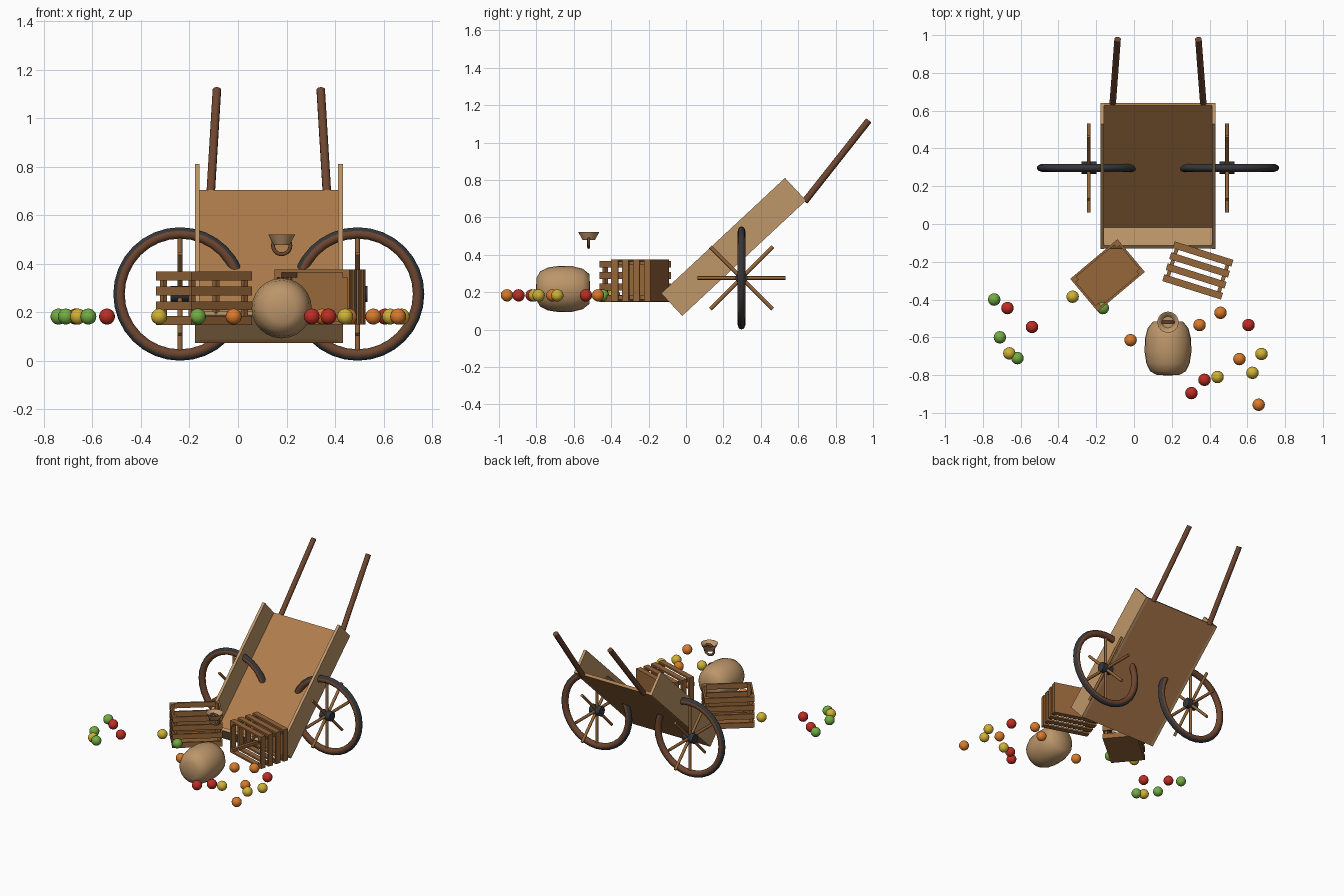
import bpy, bmesh, math
from mathutils import Matrix, Vector

cube = bpy.data.objects.get("Cube")
if cube:
    bpy.data.objects.remove(cube, do_unlink=True)


def material(name, r, g, b):
    lin = [((c / 255 + 0.055) / 1.055) ** 2.4 for c in (r, g, b)] + [1]
    m = bpy.data.materials.new(name)
    m.use_nodes = True
    m.diffuse_color = lin
    m.node_tree.nodes["Principled BSDF"].inputs["Base Color"].default_value = lin
    return m


BOARD = material("pale board wood", 190, 151, 106)
BED = material("bed wood", 176, 125, 76)
CRATE = material("crate wood", 150, 102, 58)
DARK = material("dark wood", 110, 70, 47)
IRON = material("iron", 52, 54, 58)
SACK = material("sack cloth", 188, 150, 106)
FRUIT = {
    "red": material("red fruit", 190, 45, 36),
    "orange": material("orange fruit", 218, 122, 42),
    "yellow": material("yellow fruit", 208, 178, 52),
    "green": material("green fruit", 115, 172, 66),
}


def finish(bm, name, mat, smooth=False):
    bmesh.ops.recalc_face_normals(bm, faces=bm.faces)
    me = bpy.data.meshes.new(name)
    bm.to_mesh(me)
    bm.free()
    me.materials.append(mat)
    ob = bpy.data.objects.new(name, me)
    bpy.context.collection.objects.link(ob)
    if smooth:
        bpy.ops.object.select_all(action="DESELECT")
        ob.select_set(True)
        bpy.context.view_layer.objects.active = ob
        bpy.ops.object.shade_smooth_by_angle(angle=math.radians(50))
    return ob


def add_box(bm, frame, lo, hi):
    lo, hi = Vector(lo), Vector(hi)
    place = Matrix.Translation((lo + hi) / 2) @ Matrix.Diagonal((*(hi - lo), 1))
    bmesh.ops.create_cube(bm, size=1, matrix=frame @ place)


def add_rod(bm, a, b, r, sides):
    a, b = Vector(a), Vector(b)
    turn = (b - a).to_track_quat("Z", "Y").to_matrix().to_4x4()
    bmesh.ops.create_cone(bm, cap_ends=True, segments=sides, radius1=r, radius2=r,
                          depth=(b - a).length,
                          matrix=Matrix.Translation((a + b) / 2) @ turn)


def lathe(name, mat, profile, frame, steps=24):
    """Spin (radius, height) points round the local z axis."""
    bm = bmesh.new()
    vs = [bm.verts.new((r, 0, h)) for r, h in profile]
    es = [bm.edges.new(p) for p in zip(vs, vs[1:])]
    bmesh.ops.spin(bm, geom=vs + es, cent=(0, 0, 0), axis=(0, 0, 1),
                   angle=math.tau, steps=steps)
    bmesh.ops.remove_doubles(bm, verts=bm.verts, dist=0.0001)
    bm.transform(frame)
    return finish(bm, name, mat, True)


def ring(name, mat, centre, major, minor, segments=32):
    """Torus standing upright, facing the front."""
    circle = [(major + minor * math.cos(math.tau * i / 12),
               minor * math.sin(math.tau * i / 12)) for i in range(13)]
    frame = Matrix.Translation(centre) @ Matrix.Rotation(math.pi / 2, 4, "X")
    return lathe(name, mat, circle, frame, segments)


# Tilted cart body
MID = 0.127
HALF, LENGTH, DEPTH, T = 0.305, 0.905, 0.165, 0.02
tilt = Matrix.Translation((MID, -0.02, 0.073)) @ Matrix.Rotation(math.radians(43), 4, "X")


def board(name, mat, lo, hi):
    bm = bmesh.new()
    add_box(bm, tilt, lo, hi)
    finish(bm, name, mat)


inner = HALF - T
board("cart_bed", BED, (-inner, 0, 0), (inner, LENGTH, T))
board("cart_right_side", BOARD, (-HALF, 0, 0), (-inner, LENGTH, DEPTH))
board("cart_left_side", BOARD, (inner, 0, 0), (HALF, LENGTH, DEPTH))
board("cart_end_board", BOARD, (-inner, 0, T), (inner, T, DEPTH - 0.005))

for side, label in ((-1, "right"), (1, "left")):
    # Handles
    bm = bmesh.new()
    add_rod(bm, (MID + side * 0.24, 0.635, 0.685), (MID + side * 0.214, 0.977, 1.118), 0.018, 10)
    finish(bm, label + "_handle", DARK, True)

    # Wheels: rim, iron tyre, hub and spokes
    c = Vector((MID + side * 0.366, 0.297, 0.276))
    ring(label + "_wheel_rim", DARK, c, 0.249, 0.021)
    ring(label + "_wheel_tyre", IRON, c, 0.257, 0.018)
    bm = bmesh.new()
    add_rod(bm, c - Vector((0.04, 0, 0)), c + Vector((0.04, 0, 0)), 0.033, 12)
    finish(bm, label + "_wheel_hub", IRON, True)
    bm = bmesh.new()
    for i in range(8):
        a = i * math.pi / 4
        add_rod(bm, c, c + 0.236 * Vector((0, math.cos(a), math.sin(a))), 0.01, 8)
    finish(bm, label + "_wheel_spokes", CRATE, True)


# Slatted crates, open along local +z
def crate(name, frame):
    l, w, h, t = 0.163, 0.113, 0.11, 0.012
    bm = bmesh.new()
    add_box(bm, frame, (-l, -w, -h), (l, w, -h + t))
    slat = 0.037
    step = (2 * h - slat) / 3
    for i in range(4):
        z = -h + i * step
        for s in (-1, 1):
            y0, y1 = sorted((s * w, s * (w - t)))
            add_box(bm, frame, (-l, y0, z), (l, y1, z + slat))
            x0, x1 = sorted((s * l, s * (l - t)))
            add_box(bm, frame, (x0, -w, z), (x1, w, z + slat))
    finish(bm, name + "_slats", CRATE)
    bm = bmesh.new()
    for sx in (-1, 1):
        for sy in (-1, 1):
            x0, x1 = sorted((sx * (l - t), sx * (l - 0.032)))
            y0, y1 = sorted((sy * (w - t), sy * (w - 0.032)))
            add_box(bm, frame, (x0, y0, -h + t), (x1, y1, h))
    finish(bm, name + "_posts", CRATE)


crate("upright_crate", Matrix.Translation((-0.14, -0.272, 0.258))
      @ Matrix.Rotation(math.radians(40), 4, "Z"))
crate("tipped_crate", Matrix.Translation((0.338, -0.246, 0.263))
      @ Matrix.Rotation(math.radians(-17.5), 4, "Z")
      @ Matrix.Rotation(math.pi / 2, 4, "X"))

# Sack lying down, with its loose neck and tie
lathe("sack_body", SACK,
      [(0, 0.145), (0.06, 0.142), (0.095, 0.122), (0.115, 0.08), (0.124, 0.02),
       (0.122, -0.05), (0.108, -0.105), (0.08, -0.14), (0, -0.145)],
      Matrix.Translation((0.18, -0.657, 0.217)) @ Matrix.Rotation(math.pi / 2, 4, "X"))
lathe("sack_neck", SACK,
      [(0, 0.478), (0.033, 0.478), (0.056, 0.522), (0.05, 0.521), (0.03, 0.496), (0, 0.496)],
      Matrix.Translation((0.18, -0.52, 0)))
ring("sack_tie", DARK, (0.18, -0.52, 0.476), 0.036, 0.008, 20)

# Scattered fruit
spots = {
    "red": [(-.67, -.445), (-.54, -.545), (.606, -.535), (.373, -.825), (.304, -.895)],
    "orange": [(-.018, -.615), (.347, -.535), (.458, -.47), (.558, -.715), (.66, -.957)],
    "yellow": [(-.66, -.685), (-.325, -.385), (.675, -.688), (.627, -.788), (.442, -.81)],
    "green": [(-.74, -.4), (-.71, -.6), (-.617, -.71), (-.165, -.445)],
}
for colour, places in spots.items():
    for i, (x, y) in enumerate(places):
        bm = bmesh.new()
        bmesh.ops.create_uvsphere(bm, u_segments=16, v_segments=10, radius=0.033,
                                  matrix=Matrix.Translation((x, y, 0.183)))
        finish(bm, f"{colour}_fruit_{i + 1}", FRUIT[colour], True)
